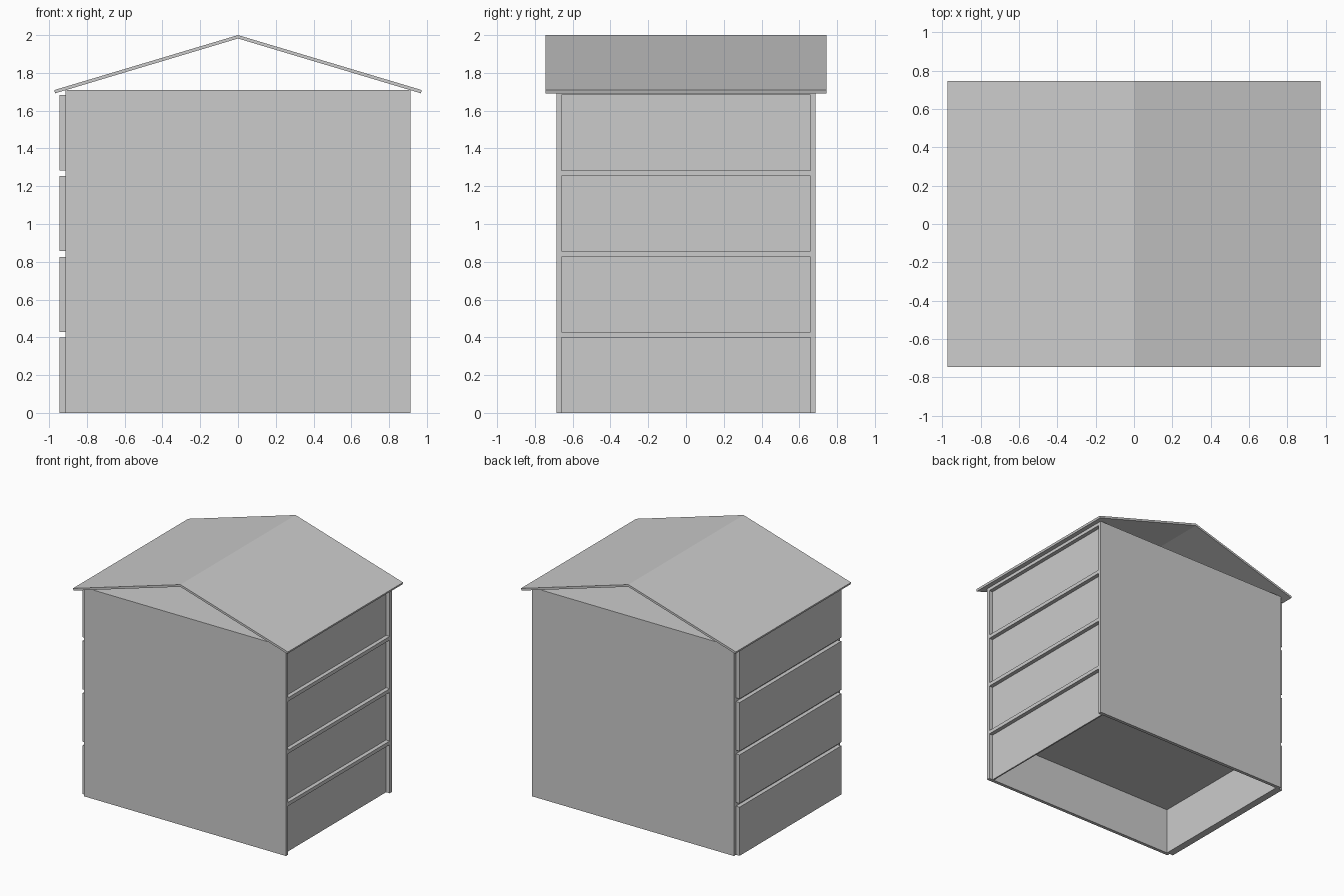
import bpy

cube = bpy.data.objects.get("Cube")
if cube:
    bpy.data.objects.remove(cube, do_unlink=True)

grey = bpy.data.materials.new("plain_grey")
grey.use_nodes = True
colour = (0.6, 0.6, 0.6, 1)
grey.diffuse_color = colour
grey.node_tree.nodes["Principled BSDF"].inputs["Base Color"].default_value = colour


def add_mesh(name, verts, faces):
    mesh = bpy.data.meshes.new(name)
    mesh.from_pydata(verts, [], faces)
    mesh.materials.append(grey)
    obj = bpy.data.objects.new(name, mesh)
    bpy.context.collection.objects.link(obj)
    return obj


def prism(name, profile, y0, y1):
    """Extrude an xz profile (counter-clockwise from the front) along y."""
    n = len(profile)
    verts = [(x, y, z) for y in (y0, y1) for x, z in profile]
    faces = [tuple(range(n)), tuple(reversed(range(n, 2 * n)))]
    faces += [(i, i + n, (i + 1) % n + n, (i + 1) % n) for i in range(n)]
    return add_mesh(name, verts, faces)


def box(name, x0, x1, y0, y1, z0, z1):
    return prism(name, [(x0, z0), (x1, z0), (x1, z1), (x0, z1)], y0, y1)


HALF_X, HALF_Y, TOP = 0.913, 0.685, 1.71
WALL = 0.027       # wall thickness and panel margin
DEPTH = 0.033      # panel relief
STOREY = 0.428     # panel spacing
PANEL = 0.398      # panel height
IN_Y = HALF_Y - WALL
RECESS = HALF_X - DEPTH

# Front and back walls, whose ends frame the recessed side
box("front_wall", -HALF_X, HALF_X, -HALF_Y, -IN_Y, 0, TOP)
box("back_wall", -HALF_X, HALF_X, IN_Y, HALF_Y, 0, TOP)

# Side walls, lid and the first floor visible through the open base
box("right_wall", -HALF_X, -HALF_X + WALL, -IN_Y, IN_Y, 0, TOP)
box("left_wall", RECESS - 0.012, RECESS, -IN_Y, IN_Y, 0, TOP)
box("lid", -HALF_X + WALL, RECESS - 0.012, -IN_Y, IN_Y, TOP - WALL, TOP)
box("first_floor", -HALF_X + WALL, RECESS - 0.012, -IN_Y, IN_Y, 0.385, 0.41)

# Raised panels on the right, bands between recessed panels on the left
for i in range(4):
    z = i * STOREY
    box(f"right_panel_{i + 1}", -HALF_X - DEPTH, -HALF_X, -IN_Y, IN_Y, z, z + PANEL)
    band_top = TOP if i == 3 else z + STOREY
    box(f"left_band_{i + 1}", RECESS, HALF_X, -IN_Y, IN_Y, z + PANEL, band_top)

# Thin gable roof, open at both ends
prism("roof", [(-0.968, 1.692), (0, 1.982), (0.968, 1.692),
               (0.973, 1.709), (0, 2.0), (-0.973, 1.709)], -0.745, 0.745)
